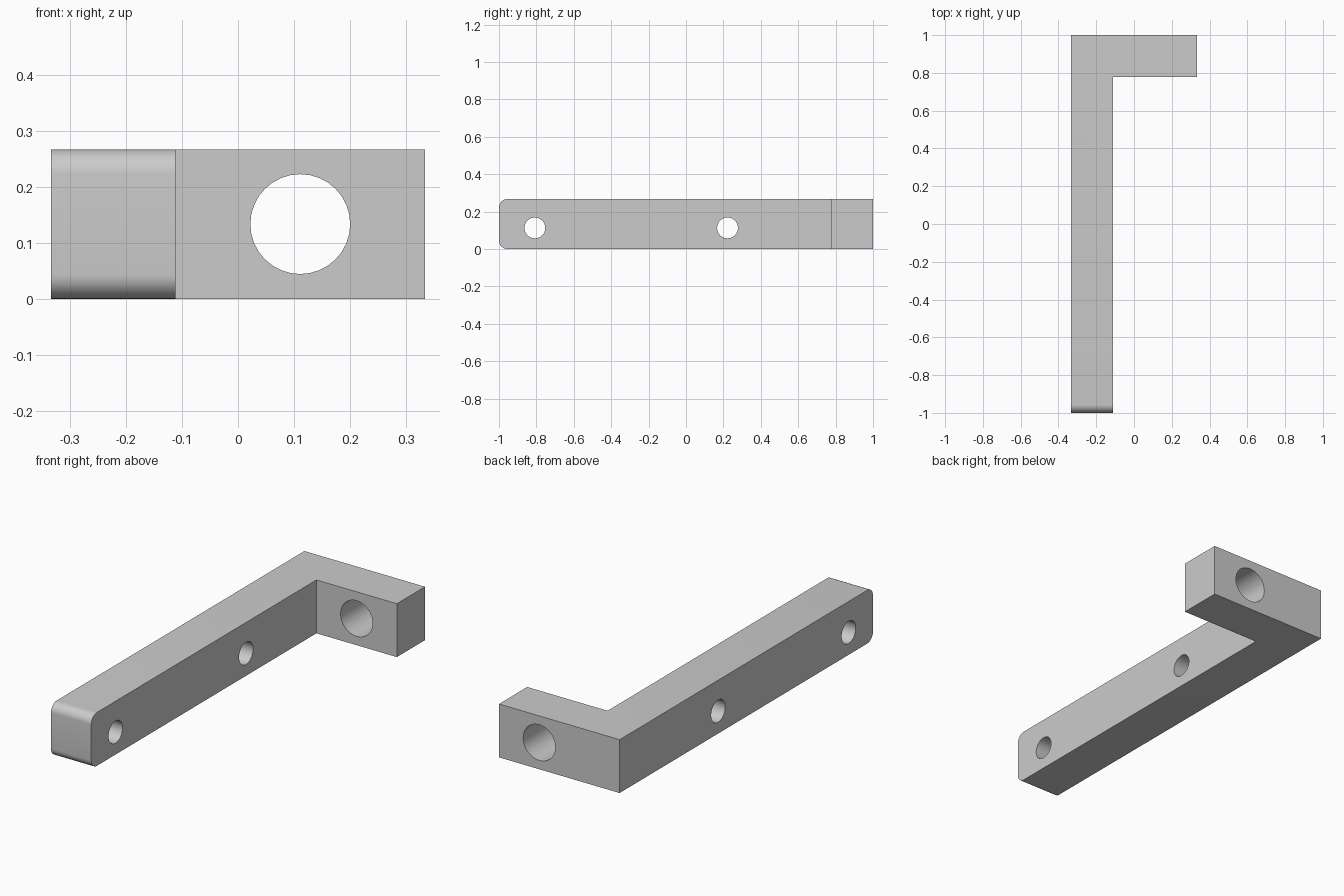
import bpy, bmesh, math

if "Cube" in bpy.data.objects:
    bpy.data.objects.remove(bpy.data.objects["Cube"])

X, Y, H, T = 0.3333, 1.0, 0.2667, 0.2222   # half width, half length, height, bar thickness

# L-shaped bar: profile extruded upward
bm = bmesh.new()
profile = [(-X, -Y), (-X + T, -Y), (-X + T, Y - T), (X, Y - T), (X, Y), (-X, Y)]
base = bm.faces.new([bm.verts.new((x, y, 0)) for x, y in profile])
top = bmesh.ops.extrude_face_region(bm, geom=[base])["geom"]
bmesh.ops.translate(bm, vec=(0, 0, H), verts=[v for v in top if isinstance(v, bmesh.types.BMVert)])
bmesh.ops.recalc_face_normals(bm, faces=bm.faces)

# rounded top and bottom edges at the free end of the long arm
ends = [e for e in bm.edges
        if all(abs(v.co.y + Y) < 1e-4 for v in e.verts)
        and abs(e.verts[0].co.z - e.verts[1].co.z) < 1e-4]
bmesh.ops.bevel(bm, geom=ends, offset=0.0444, segments=8, profile=0.5, affect='EDGES')

mesh = bpy.data.meshes.new("angle_bracket")
bm.to_mesh(mesh)
bm.free()
bracket = bpy.data.objects.new("angle_bracket", mesh)
bpy.context.collection.objects.link(bracket)


def drill(name, location, radius, rotation):
    """Cut a round through-hole in the bracket."""
    bpy.ops.mesh.primitive_cylinder_add(vertices=32, radius=radius, depth=0.4,
                                        location=location, rotation=rotation)
    cutter = bpy.context.object
    cutter.name = name
    cutter.hide_render = True
    mod = bracket.modifiers.new(name, 'BOOLEAN')
    mod.operation, mod.solver, mod.object = 'DIFFERENCE', 'EXACT', cutter
    bpy.context.view_layer.objects.active = bracket
    bpy.ops.object.modifier_apply(modifier=mod.name)
    bpy.data.objects.remove(cutter)


# two small holes through the long arm, one large hole through the short arm
for y in (-0.808, 0.222):
    drill("arm_hole", (-X + T / 2, y, 0.1125), 0.0556, (0, math.pi / 2, 0))
drill("foot_hole", (0.111, Y - T / 2, H / 2), 0.089, (math.pi / 2, 0, 0))

# smooth holes and rounded end, crisp edges elsewhere
bpy.ops.object.select_all(action='DESELECT')
bracket.select_set(True)
bpy.context.view_layer.objects.active = bracket
bpy.ops.object.shade_smooth_by_angle(angle=math.radians(30))
